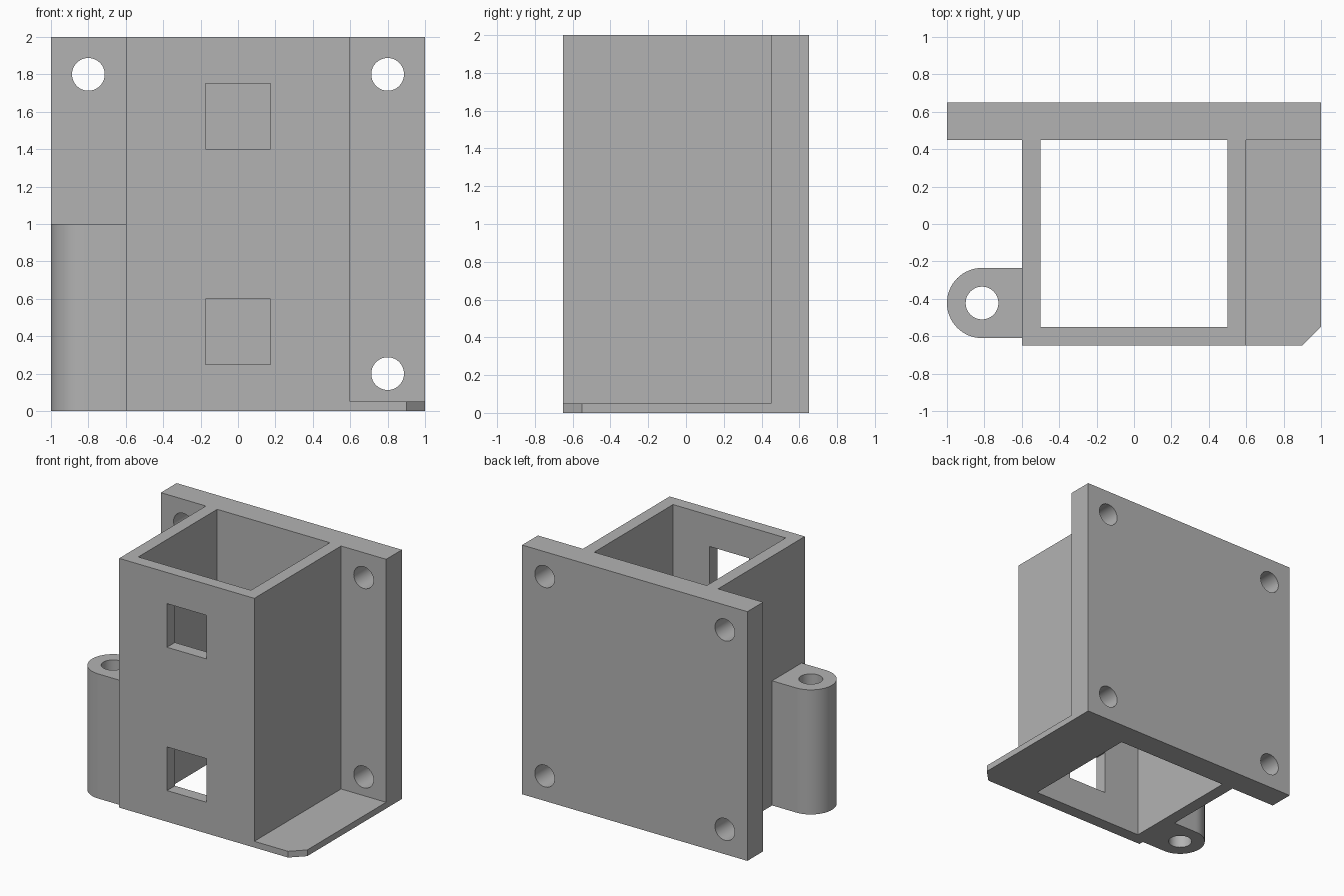
import bpy, bmesh, math

cube = bpy.data.objects.get("Cube")
if cube:
    bpy.data.objects.remove(cube, do_unlink=True)

grey = bpy.data.materials.new("plain_grey")
grey.use_nodes = True
colour = (0.45, 0.45, 0.45, 1)
grey.diffuse_color = colour
grey.node_tree.nodes["Principled BSDF"].inputs["Base Color"].default_value = colour


def prism(name, outline, z0, z1):
    """Extrude a plan outline straight up from z0 to z1."""
    bm = bmesh.new()
    face = bm.faces.new([bm.verts.new((x, y, z0)) for x, y in outline])
    top = bmesh.ops.extrude_face_region(bm, geom=[face])["geom"]
    verts = [v for v in top if isinstance(v, bmesh.types.BMVert)]
    bmesh.ops.translate(bm, verts=verts, vec=(0, 0, z1 - z0))
    bmesh.ops.recalc_face_normals(bm, faces=bm.faces)
    mesh = bpy.data.meshes.new(name)
    bm.to_mesh(mesh)
    bm.free()
    mesh.materials.append(grey)
    obj = bpy.data.objects.new(name, mesh)
    bpy.context.collection.objects.link(obj)
    return obj


def box(name, x0, x1, y0, y1, z0, z1):
    return prism(name, [(x0, y0), (x1, y0), (x1, y1), (x0, y1)], z0, z1)


def arc(cx, cy, r, start, end, steps):
    angles = [math.radians(start + (end - start) * i / steps) for i in range(steps + 1)]
    return [(cx + r * math.cos(a), cy + r * math.sin(a)) for a in angles]


def circle(r):
    return arc(0, 0, r, 0, 360, 48)[:-1]


def combine(target, other, operation):
    """Apply a boolean and discard the helper."""
    mod = target.modifiers.new(operation.lower(), "BOOLEAN")
    mod.object, mod.operation, mod.solver = other, operation, "EXACT"
    bpy.context.view_layer.objects.active = target
    bpy.ops.object.modifier_apply(modifier=mod.name)
    bpy.data.objects.remove(other, do_unlink=True)


# Back plate and square sleeve share one T-shaped plan
bracket = prism("mounting_bracket", [
    (-1, 0.65), (-1, 0.45), (-0.6, 0.45), (-0.6, -0.65),
    (0.6, -0.65), (0.6, 0.45), (1, 0.45), (1, 0.65)], 0, 2)

# Thin chamfered foot on the left
foot = prism("foot", [(0.55, -0.65), (0.9, -0.65), (1, -0.55),
                      (1, 0.5), (0.55, 0.5)], 0, 0.05)
combine(bracket, foot, "UNION")

# Rounded hinge lug on the right
lx, ly, lr = -0.8125, -0.4225, 0.1875
lug = prism("hinge_lug", [(-0.55, ly + lr)] + arc(lx, ly, lr, 90, 270, 32)
            + [(-0.55, ly - lr)], 0, 1)
combine(bracket, lug, "UNION")

# Square bore through the sleeve
combine(bracket, box("bore", -0.5, 0.5, -0.55, 0.45, -0.1, 2.1), "DIFFERENCE")

# Two square windows in the front wall
for z in (0.25, 1.4):
    window = box("window", -0.175, 0.175, -0.8, -0.4, z, z + 0.35)
    combine(bracket, window, "DIFFERENCE")

# Pin hole in the lug
pin = prism("pin_hole", circle(0.0875), -0.1, 1.1)
pin.location = (lx, ly, 0)
combine(bracket, pin, "DIFFERENCE")

# Bolt holes in the plate corners
for x in (-0.8, 0.8):
    for z in (0.2, 1.8):
        bolt = prism("bolt_hole", circle(0.0875), -0.15, 0.15)
        bolt.rotation_euler.x = math.pi / 2
        bolt.location = (x, 0.55, z)
        combine(bracket, bolt, "DIFFERENCE")

bpy.ops.object.select_all(action="DESELECT")
bracket.select_set(True)
bpy.context.view_layer.objects.active = bracket
bpy.ops.object.shade_smooth_by_angle(angle=math.radians(30))
